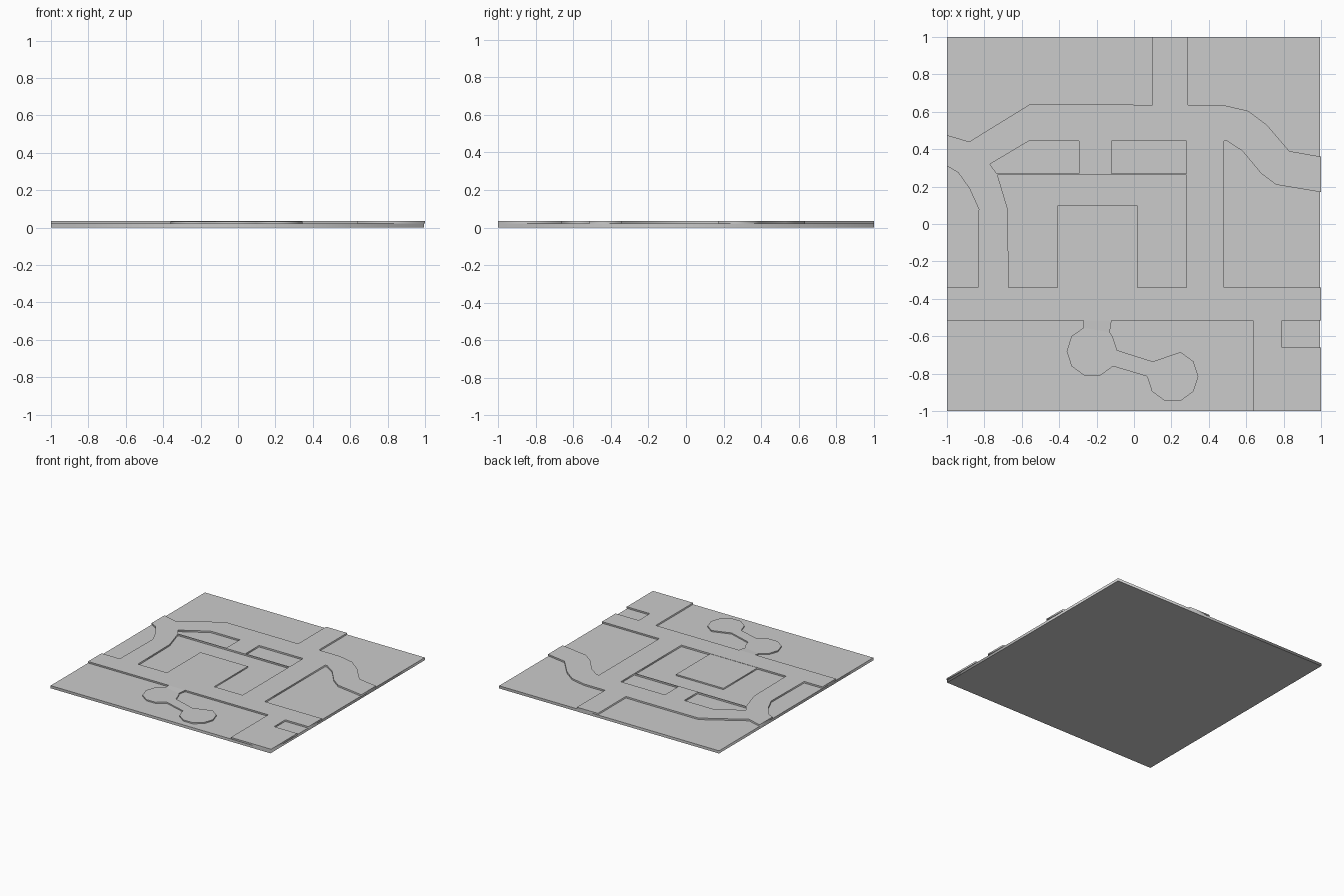
import bpy, bmesh, math

if "Cube" in bpy.data.objects:
    bpy.data.objects.remove(bpy.data.objects["Cube"])

GROUND, ROAD = 0.022, 0.035


def plate(name, outlines, z0, z1):
    """Flat plate from closed outlines; inner outlines become holes."""
    curve = bpy.data.curves.new(name, 'CURVE')
    curve.dimensions = '2D'
    curve.fill_mode = 'BOTH'
    curve.extrude = (z1 - z0) / 2
    for points in outlines:
        spline = curve.splines.new('POLY')
        spline.points.add(len(points) - 1)
        for p, (x, y) in zip(spline.points, points):
            p.co = (x, y, 0, 1)
        spline.use_cyclic_u = True
    obj = bpy.data.objects.new(name, curve)
    obj.location.z = (z0 + z1) / 2
    bpy.context.collection.objects.link(obj)
    bpy.ops.object.select_all(action='DESELECT')
    obj.select_set(True)
    bpy.context.view_layer.objects.active = obj
    bpy.ops.object.convert(target='MESH')
    return bpy.context.object


def rect(x0, y0, x1, y1):
    return [(x0, y0), (x1, y0), (x1, y1), (x0, y1)]


def arc(cx, cy, r, start, steps, sides=10):
    """Counter-clockwise corners of a regular polygon."""
    return [(cx + r * math.cos(math.radians(start + 360 / sides * i)),
             cy + r * math.sin(math.radians(start + 360 / sides * i)))
            for i in range(steps)]


# Ground slab
plate("ground_slab", [rect(-1, -1, 0.995, 1)], 0, GROUND)

# Raised road network with the lower city blocks left open
outer = [(-1, .475), (-.88, .44), (-.8, .49), (-.56, .638), (-.02, .638), (.1, .635),
         (.1, 1), (.29, 1), (.29, .635), (.48, .635), (.61, .605), (.71, .53),
         (.83, .39), (1, .36), (1, .17), (.76, .21), (.68, .27), (.58, .39),
         (.5, .443), (.48, .445), (.48, -.34), (1, -.34), (1, -.515), (.79, -.515),
         (.79, -.66), (1, -.66), (1, -1), (.635, -1), (.635, -.515), (-1, -.515),
         (-1, -.34), (-.835, -.34), (-.83, .08), (-.88, .19), (-.94, .275), (-1, .31)]
main_block = [(-.73, .262), (-.675, .08), (-.67, -.34), (.28, -.34), (.28, .262)]
corner_block = [(-.77, .32), (-.56, .445), (-.295, .445), (-.295, .27), (-.735, .27)]
small_block = rect(-.12, .27, .28, .445)
plate("roads", [outer, main_block, corner_block, small_block], GROUND - .001, ROAD)

# Square yard beside the main road
plate("parking_yard", [rect(-.41, -.34, .02, .1)], GROUND - .001, ROAD - .002)

# Park path with two round ends
path = [(-.27, -.555)] + arc(-.223, -.68, .137, 144, 6)
path += arc(.207, -.815, .137, 180, 8)
path += [(.1, -.735), (-.09, -.675), (-.115, -.6), (-.13, -.58)]
plate("park_path", [path], GROUND - .001, ROAD - .003)

# Ramp joining the path to the road
bm = bmesh.new()
edge = [(-.27, -.555, ROAD - .003), (-.13, -.58, ROAD - .003),
        (-.12, -.515, ROAD), (-.27, -.515, ROAD)]
top = [bm.verts.new(v) for v in edge]
low = [bm.verts.new((x, y, GROUND)) for x, y, z in edge]
bm.faces.new(top)
bm.faces.new(low[::-1])
for i in range(4):
    j = (i + 1) % 4
    bm.faces.new((top[i], low[i], low[j], top[j]))
mesh = bpy.data.meshes.new("path_ramp")
bm.to_mesh(mesh)
bm.free()
bpy.context.collection.objects.link(bpy.data.objects.new("path_ramp", mesh))
